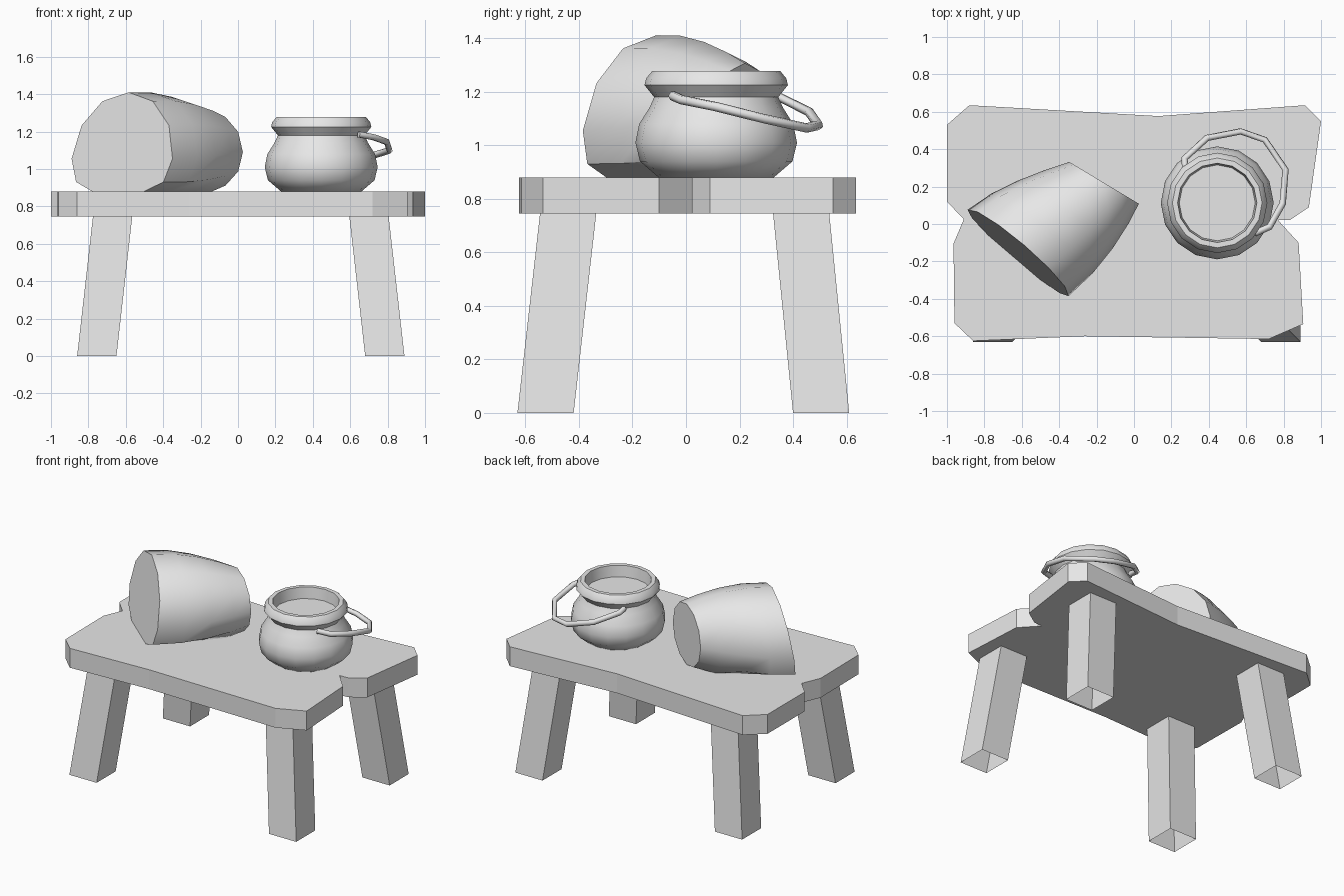
import bpy, bmesh, math
from mathutils import Vector

cube = bpy.data.objects.get("Cube")
if cube:
    bpy.data.objects.remove(cube, do_unlink=True)

# One shared colour
grey = bpy.data.materials.new("plain_grey")
grey.use_nodes = True
grey.diffuse_color = (0.8, 0.8, 0.8, 1)
grey.node_tree.nodes["Principled BSDF"].inputs["Base Color"].default_value = (0.8, 0.8, 0.8, 1)


def finish(name, bm, smooth=None):
    bmesh.ops.recalc_face_normals(bm, faces=bm.faces[:])
    mesh = bpy.data.meshes.new(name)
    bm.to_mesh(mesh)
    bm.free()
    mesh.materials.append(grey)
    obj = bpy.data.objects.new(name, mesh)
    bpy.context.collection.objects.link(obj)
    if smooth:
        bpy.ops.object.select_all(action='DESELECT')
        bpy.context.view_layer.objects.active = obj
        obj.select_set(True)
        bpy.ops.object.shade_smooth_by_angle(angle=math.radians(smooth))
    return obj


def loft(bm, rings, cap_start=True, cap_end=True):
    """Skin a list of point rings and close the chosen ends."""
    loops = [[bm.verts.new(p) for p in ring] for ring in rings]
    n = len(loops[0])
    for a, b in zip(loops, loops[1:]):
        for i in range(n):
            j = (i + 1) % n
            bm.faces.new((a[i], a[j], b[j], b[i]))
    if cap_start:
        bm.faces.new(loops[0][::-1])
    if cap_end:
        bm.faces.new(loops[-1])


# Table top: worn slab with clipped corners and a notch at each end
TOP, UNDER = 0.88, 0.745
outline = [(-1, .53), (-.88, .635), (.13, .577), (.915, .635), (1, .55),
           (.935, .09), (.835, .022), (.77, .02), (.88, -.10), (.905, -.535),
           (.72, -.615), (-.265, -.60), (-.86, -.625), (-.96, -.53),
           (-.965, -.105), (-.91, .025), (-1, .12)]
bm = bmesh.new()
loft(bm, [[(x, y, z) for x, y in outline] for z in (UNDER, TOP)])
finish("table_top", bm)

# Splayed square legs, open underneath
HALF = 0.105
for side, foot_x, head_x in (("right", -.755, -.67), ("left", .785, .70)):
    for end, foot_y, head_y in (("front", -.525, -.44), ("back", .505, .43)):
        bm = bmesh.new()
        loft(bm, [[(cx + sx * HALF, cy + sy * HALF, z)
                   for sx, sy in ((-1, -1), (1, -1), (1, 1), (-1, 1))]
                  for cx, cy, z in ((foot_x, foot_y, 0), (head_x, head_y, UNDER + .005))],
             cap_start=False)
        finish(f"{end}_{side}_leg", bm)

# Tapered vessel lying on its side, flattened where it rests
wide, narrow = Vector((-.62, -.155, 1.055)), Vector((-.16, .22, 1.09))
across_wide, across_narrow = Vector((.76, -.65, 0)), Vector((.857, -.515, 0))
SIDES = 12
rings = []
for t, radius in ((0, .355), (.28, .345), (.55, .312), (.8, .265), (1, .217)):
    centre = wide.lerp(narrow, t)
    across = across_wide.lerp(across_narrow, t).normalized()
    along = Vector((-across.y, across.x, 0))
    ring = []
    for i in range(SIDES):
        a = math.tau * i / SIDES
        rise = radius * math.sin(a)
        if rise < 0:
            rise *= .7 + .25 * t
        p = centre + across * radius * math.cos(a)
        p += along * rise * .15 * (1 - t)
        p.z = max(centre.z + rise, TOP - .002)
        ring.append(p)
    rings.append(ring)
bm = bmesh.new()
loft(bm, rings)
finish("lying_vessel", bm, 40)

# Round-bellied pot with a rolled rim and a shallow inside surface
POT_X, POT_Y, POT_SIDES = .445, .113, 16
profile = [(.215, .88), (.285, .94), (.302, 1.01), (.288, 1.08), (.25, 1.14),
           (.232, 1.18), (.268, 1.225), (.262, 1.25), (.24, 1.277),
           (.212, 1.277), (.203, 1.20)]
bm = bmesh.new()
loft(bm, [[(POT_X + r * math.cos(math.tau * i / POT_SIDES),
            POT_Y + r * math.sin(math.tau * i / POT_SIDES), z)
           for i in range(POT_SIDES)] for r, z in profile])
finish("pot", bm, 45)

# Drooping handle hanging behind the pot
path = [(.645, -.05, 1.185), (.725, -.015, 1.17), (.795, .11, 1.145), (.81, .29, 1.10),
        (.70, .45, 1.065), (.57, .495, 1.075), (.39, .46, 1.125), (.27, .35, 1.18),
        (.275, .29, 1.185)]
curve = bpy.data.curves.new("pot_handle", 'CURVE')
curve.dimensions = '3D'
curve.bevel_depth = .018
curve.bevel_resolution = 1
curve.use_fill_caps = True
spline = curve.splines.new('POLY')
spline.points.add(len(path) - 1)
for point, co in zip(spline.points, path):
    point.co = (*co, 1)
curve.materials.append(grey)
bpy.context.collection.objects.link(bpy.data.objects.new("pot_handle", curve))
